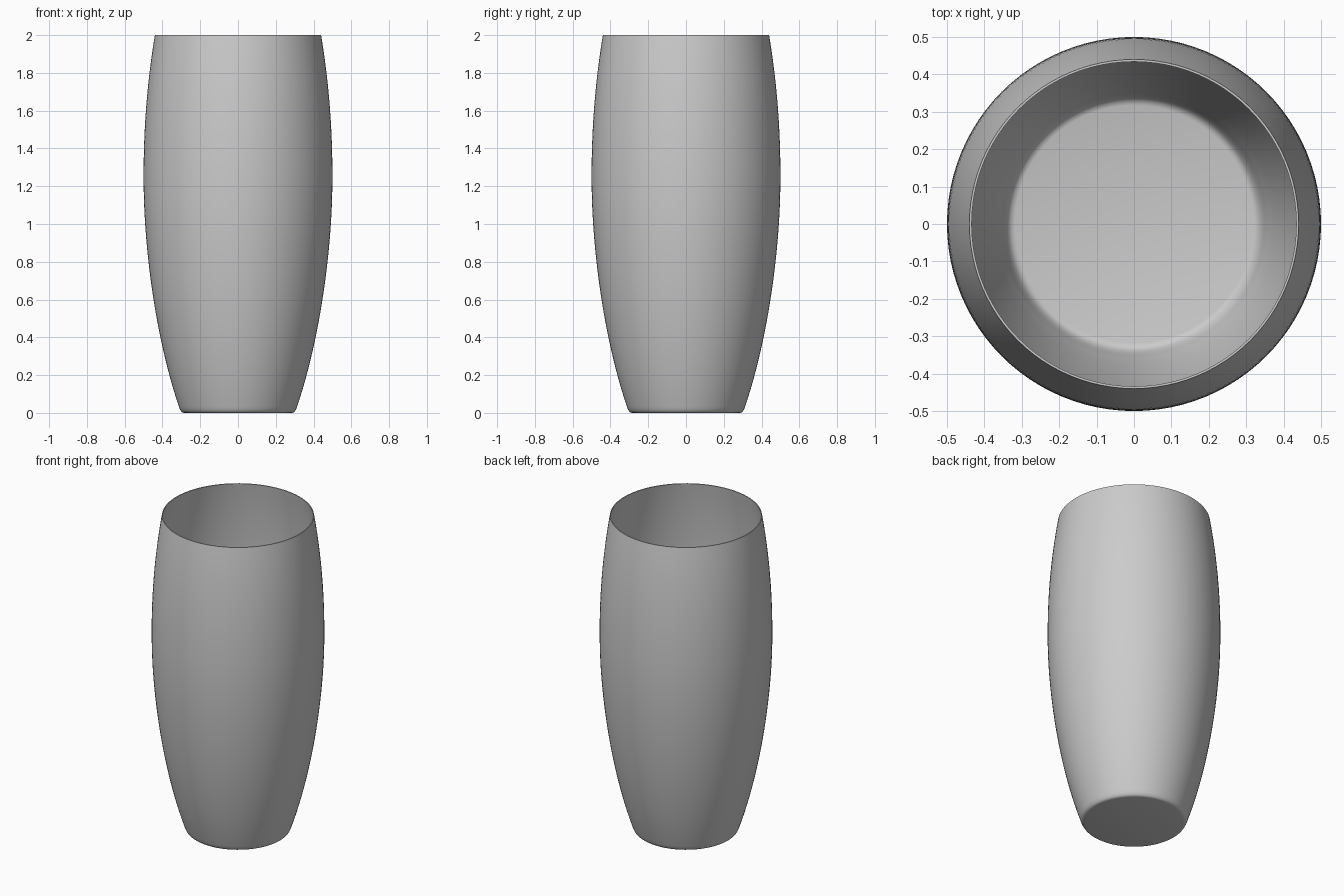
import bpy
import bmesh
import math
from mathutils import Vector
from mathutils.geometry import interpolate_bezier

cube = bpy.data.objects.get("Cube")
if cube:
    bpy.data.objects.remove(cube, do_unlink=True)

WALL = 0.006
FLOOR_Z = 0.13


def bezier(a, b, c, d, count):
    pts = [Vector((r, 0, z)) for r, z in (a, b, c, d)]
    return interpolate_bezier(*pts, count)


# Outer side: widening from the foot to the belly, then closing to the rim
side = bezier((0.315, 0.04), (0.43, 0.38), (0.5, 0.85), (0.5, 1.25), 24)
side += bezier((0.5, 1.25), (0.5, 1.5), (0.482, 1.75), (0.44, 2.0), 16)[1:]

# Rounded foot
foot = bezier((0.285, 0), (0.303, 0), (0.309, 0.022), (0.315, 0.04), 7)[:-1]

# Inner wall down to the rounded edge of the floor
inner = [Vector((p.x - WALL, 0, p.z)) for p in reversed(side) if p.z > FLOOR_Z + 0.05]
top = inner[-1]
fillet = bezier((top.x, top.z), (top.x - 0.016, top.z - 0.045),
                (0.345, FLOOR_Z), (0.318, FLOOR_Z), 8)[1:]

profile = [Vector((0, 0, 0))] + foot + side + inner + fillet + [Vector((0, 0, FLOOR_Z))]

# Spin the profile into the glass
bm = bmesh.new()
verts = [bm.verts.new(p) for p in profile]
edges = [bm.edges.new(pair) for pair in zip(verts, verts[1:])]
bmesh.ops.spin(bm, geom=verts + edges, cent=(0, 0, 0), axis=(0, 0, 1),
               angle=math.tau, steps=96, use_merge=False)
bmesh.ops.remove_doubles(bm, verts=bm.verts, dist=0.0005)
bmesh.ops.recalc_face_normals(bm, faces=bm.faces)
mesh = bpy.data.meshes.new("tumbler")
bm.to_mesh(mesh)
bm.free()
tumbler = bpy.data.objects.new("tumbler", mesh)
bpy.context.collection.objects.link(tumbler)

# Plain grey material
grey = bpy.data.materials.new("light_grey")
grey.use_nodes = True
colour = (0.6, 0.6, 0.6, 1)
grey.diffuse_color = colour
grey.node_tree.nodes["Principled BSDF"].inputs["Base Color"].default_value = colour
mesh.materials.append(grey)

# Smooth shading with a crisp rim
bpy.ops.object.select_all(action="DESELECT")
tumbler.select_set(True)
bpy.context.view_layer.objects.active = tumbler
bpy.ops.object.shade_smooth_by_angle(angle=math.radians(40))
